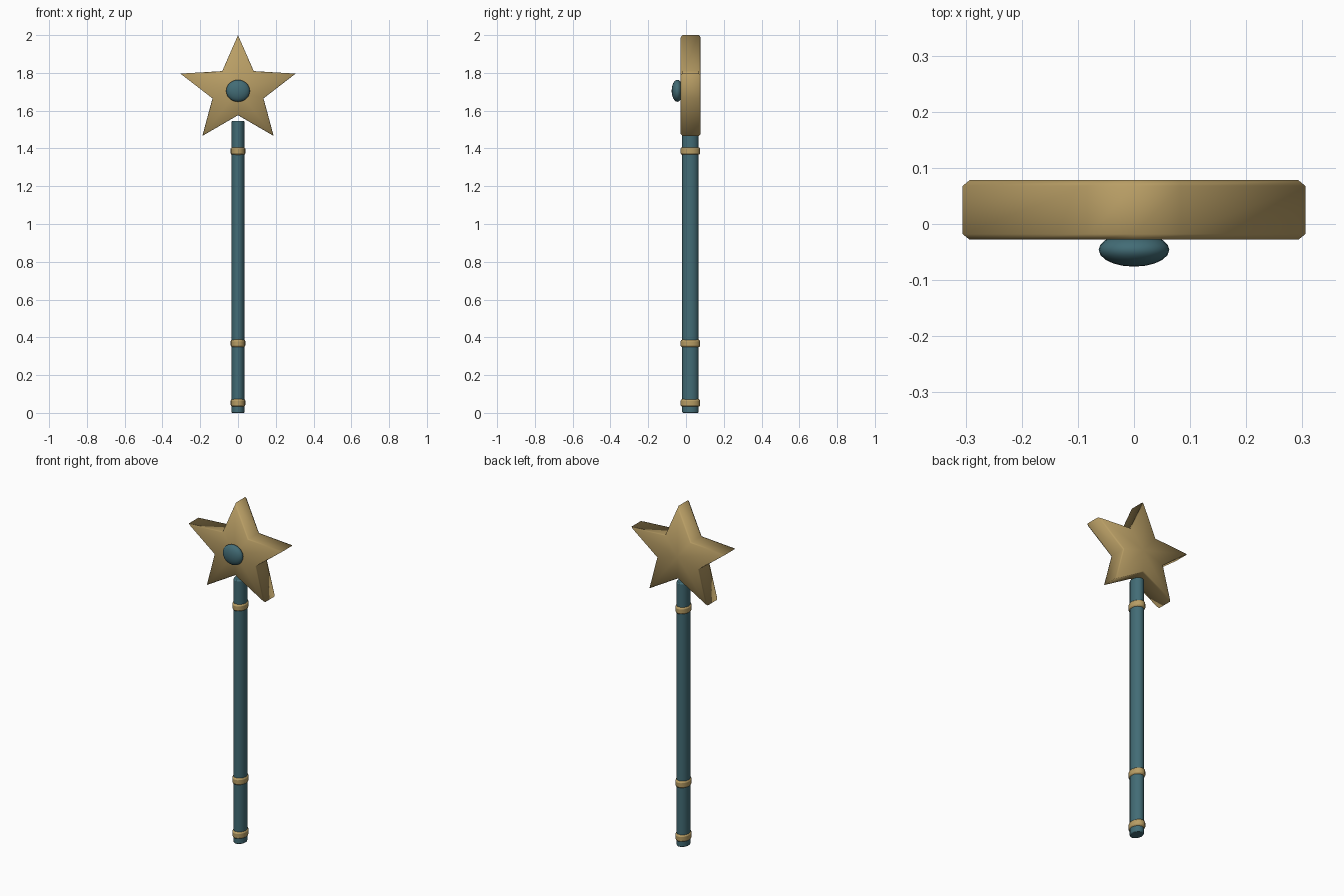
import bpy, bmesh
from math import sin, cos, pi, radians

if "Cube" in bpy.data.objects:
    bpy.data.objects.remove(bpy.data.objects["Cube"])

YC = 0.023  # depth centre of the shaft


def material(name, color):
    m = bpy.data.materials.new(name)
    m.diffuse_color = color
    m.use_nodes = True
    m.node_tree.nodes["Principled BSDF"].inputs["Base Color"].default_value = m.diffuse_color
    return m


gold = material("gold", (0.48, 0.34, 0.13, 1))
teal = material("teal", (0.055, 0.15, 0.18, 1))


def finish(obj, name, mat, angle=None):
    obj.name = name
    obj.data.materials.append(mat)
    bpy.ops.object.select_all(action='DESELECT')
    obj.select_set(True)
    bpy.context.view_layer.objects.active = obj
    if angle is None:
        bpy.ops.object.shade_smooth()
    else:
        bpy.ops.object.shade_smooth_by_angle(angle=radians(angle))
    return obj


def oval_cylinder(name, rx, ry, z0, z1, bevel, mat):
    bpy.ops.mesh.primitive_cylinder_add(vertices=16, radius=1, depth=1,
                                        location=(0, YC, (z0 + z1) / 2))
    o = bpy.context.object
    o.scale = (rx, ry, z1 - z0)
    bpy.ops.object.transform_apply(location=False, rotation=False, scale=True)
    b = o.modifiers.new("rim", 'BEVEL')
    b.width, b.segments, b.limit_method = bevel, 2, 'ANGLE'
    b.angle_limit = radians(50)
    return finish(o, name, mat, 40)


# Shaft and its three bands
oval_cylinder("shaft", 0.034, 0.043, 0.0, 1.545, 0.005, teal)
for name, z in (("pommel_band", 0.053), ("grip_band", 0.368), ("collar_band", 1.386)):
    oval_cylinder(name, 0.039, 0.052, z - 0.02, z + 0.02, 0.009, gold)

# Star: chamfered five-pointed slab
ZC = 1.705


def star_ring(bm, y, k_out, k_in):
    ring = []
    for i in range(10):
        a = i * pi / 5
        rx, rz = ((0.142, 0.129), (0.321, 0.295))[i % 2 == 0]
        k = k_out if i % 2 == 0 else k_in
        ring.append(bm.verts.new((sin(a) * rx * k, y, ZC + cos(a) * rz * k)))
    return ring


bm = bmesh.new()
rings = [star_ring(bm, y, ko, ki) for y, ko, ki in
         ((-0.028, 0.96, 0.97), (-0.018, 1, 1), (0.068, 1, 1), (0.078, 0.96, 0.97))]
for a, b in zip(rings, rings[1:]):
    for i in range(10):
        j = (i + 1) % 10
        bm.faces.new((a[i], a[j], b[j], b[i]))
for ring, y in ((rings[0], -0.028), (rings[-1], 0.078)):
    c = bm.verts.new((0, y, ZC))
    for i in range(10):
        bm.faces.new((c, ring[i], ring[(i + 1) % 10]))
bmesh.ops.recalc_face_normals(bm, faces=bm.faces)
me = bpy.data.meshes.new("star")
bm.to_mesh(me)
bm.free()
star = bpy.data.objects.new("star", me)
bpy.context.collection.objects.link(star)
finish(star, "star", gold)

# Gem on the front of the star
bpy.ops.mesh.primitive_uv_sphere_add(segments=20, ring_count=12, radius=1,
                                     location=(0, -0.046, ZC))
gem = bpy.context.object
gem.scale = (0.063, 0.03, 0.058)
finish(gem, "gem", teal)
